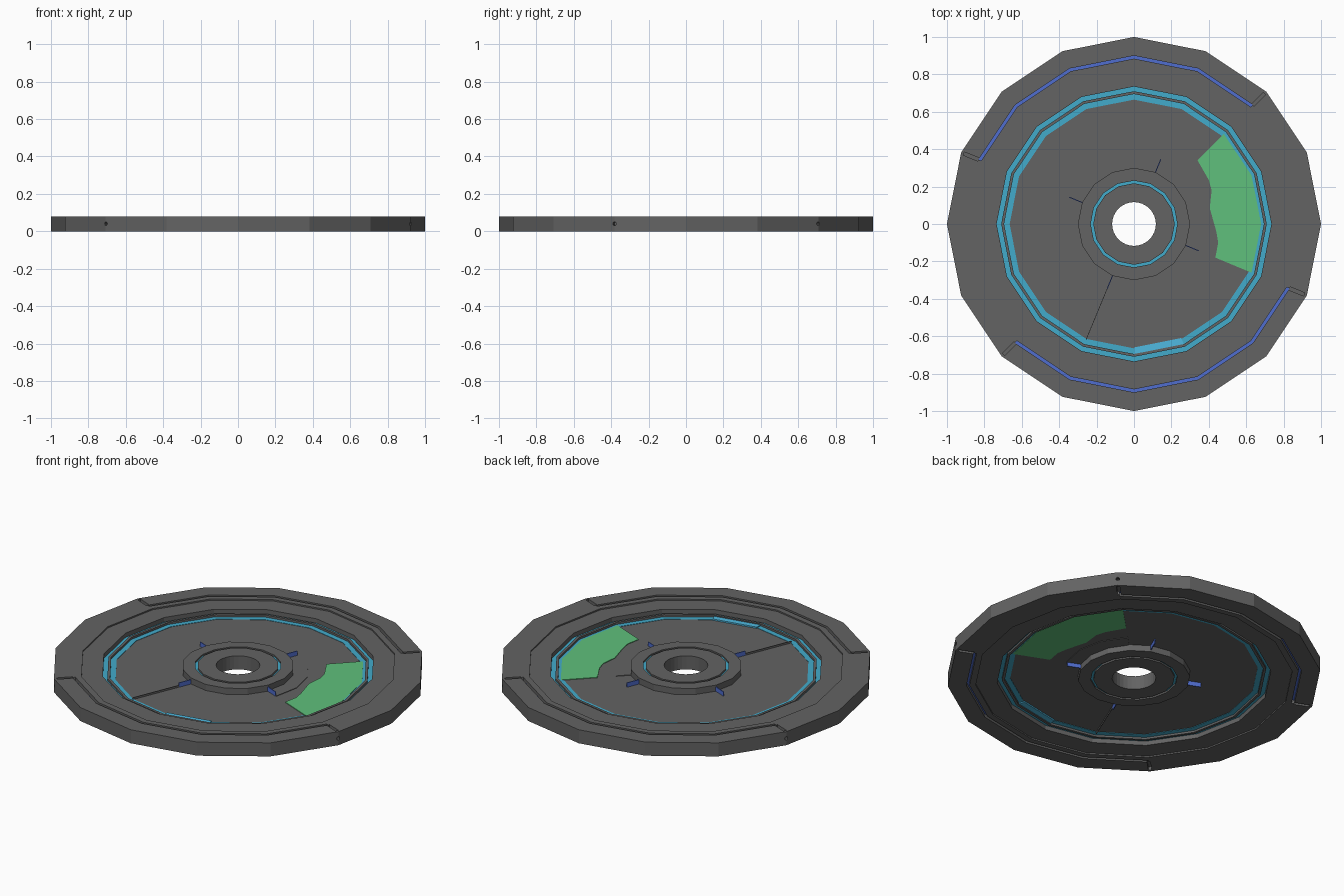
import bpy, bmesh, math
from mathutils import Matrix, Vector

old = bpy.data.objects.get("Cube")
if old:
    bpy.data.objects.remove(old, do_unlink=True)

SIDES = 16
STEP = math.tau / SIDES
MID = 0.04  # mid height of the disc


def material(name, rgb):
    m = bpy.data.materials.new(name)
    m.use_nodes = True
    m.diffuse_color = (*rgb, 1)
    bsdf = next(n for n in m.node_tree.nodes if n.type == "BSDF_PRINCIPLED")
    bsdf.inputs["Base Color"].default_value = (*rgb, 1)
    bsdf.inputs["Roughness"].default_value = 0.7
    return m


GREY = material("dark grey", (0.125, 0.125, 0.125))
CYAN = material("cyan", (0.055, 0.41, 0.6))
BRIGHT = material("bright cyan", (0.08, 0.49, 0.75))
BLUE = material("blue", (0.08, 0.155, 0.62))
GREEN = material("green", (0.115, 0.53, 0.2))


def finish(name, bm, mat):
    bmesh.ops.recalc_face_normals(bm, faces=bm.faces)
    mesh = bpy.data.meshes.new(name)
    bm.to_mesh(mesh)
    bm.free()
    obj = bpy.data.objects.new(name, mesh)
    if mat:
        mesh.materials.append(mat)
    bpy.context.collection.objects.link(obj)
    return obj


def polar(r, sector):
    a = sector * STEP
    return r * math.cos(a), r * math.sin(a)


def band(name, r0, r1, half, mat, start=0, end=SIDES, round_hole=False):
    """Faceted ring or arc, centred on mid height, counted in sectors."""
    bm = bmesh.new()
    full = end - start == SIDES
    sub = 2 if round_hole else 1
    count = (end - start) * sub
    loops = []
    for i in range(count if full else count + 1):
        s = start + i / sub
        flat = math.cos(STEP / 2) if i % sub else 1
        corners = ((r0, -half), (r1 * flat, -half), (r1 * flat, half), (r0, half))
        loops.append([bm.verts.new((*polar(r, s), MID + z)) for r, z in corners])
    for i in range(count):
        a, b = loops[i], loops[(i + 1) % len(loops)]
        for k in range(4):
            n = (k + 1) % 4
            bm.faces.new((a[k], a[n], b[n], b[k]))
    if not full:
        bm.faces.new(loops[0])
        bm.faces.new(loops[-1])
    return finish(name, bm, mat)


def add_box(bm, sector, r0, r1, width, z0, z1):
    """Radial box lying along the given sector angle."""
    mat = (Matrix.Rotation(sector * STEP, 4, "Z")
           @ Matrix.Translation(((r0 + r1) / 2, 0, (z0 + z1) / 2))
           @ Matrix.Diagonal((r1 - r0, width, z1 - z0, 1)))
    bmesh.ops.create_cube(bm, size=1, matrix=mat)


def blade(name, sector, r0, r1, half, width, mat):
    bm = bmesh.new()
    add_box(bm, sector, r0, r1, width, MID - half, MID + half)
    return finish(name, bm, mat)


# Outer rim, with radial slots and small edge holes cut at the ends of the grooves
rim = band("outer_rim", 0.9, 1.0, 0.04, GREY)
bm = bmesh.new()
for s in (2, 7, 10, 15):
    add_box(bm, s, 0.88, 0.985, 0.018, 0.06, 0.1)
    add_box(bm, s, 0.88, 0.985, 0.018, -0.02, 0.02)
    spot = (Matrix.Rotation(s * STEP, 4, "Z") @ Matrix.Translation((1, 0, MID))
            @ Matrix.Rotation(math.pi / 2, 4, "Y"))
    bmesh.ops.create_cone(bm, cap_ends=True, segments=10, radius1=0.01,
                          radius2=0.01, depth=0.05, matrix=spot)
cutter = finish("slot_cutter", bm, None)
cutter.hide_render = True
mod = rim.modifiers.new("slots", "BOOLEAN")
mod.operation, mod.solver, mod.object = "DIFFERENCE", "EXACT", cutter
bpy.context.view_layer.objects.active = rim
bpy.ops.object.modifier_apply(modifier=mod.name)
bpy.data.objects.remove(cutter, do_unlink=True)

# Blue grooves on two arcs, solid infill on the other two
for side, a, b in (("back", 2, 7), ("front", 10, 15)):
    band(side + "_groove_strip", 0.884, 0.9, 0.02, BLUE, a, b)
for side, a, b in (("left", -1, 2), ("right", 7, 10)):
    band(side + "_rim_infill", 0.884, 0.9, 0.04, GREY, a, b)
band("middle_rim", 0.85, 0.884, 0.04, GREY)
band("inner_lip", 0.735, 0.85, 0.032, GREY)

# Light rings and the divider between them
band("outer_light_ring", 0.71, 0.735, 0.006, CYAN)
band("light_divider", 0.695, 0.71, 0.018, GREY)
band("inner_light_ring", 0.665, 0.695, 0.006, CYAN)
band("bright_light_segment", 0.66, 0.697, 0.012, BRIGHT, 12, 13)

# Thin floor with a slightly raised step beside the hub
band("floor", 0.29, 0.67, 0.004, GREY)
band("floor_step", 0.295, 0.38, 0.007, GREY, -1, 2)

# Green panel with a wavy inner edge
bm = bmesh.new()
outline = [polar(0.68, s) for s in (-1, 0, 1, 2)]
outline += [(0.34, 0.34), (0.4, 0.235), (0.415, 0.18), (0.405, 0.085),
            (0.44, -0.04), (0.45, -0.1), (0.435, -0.18)]
base = bm.faces.new([bm.verts.new((x, y, MID - 0.0075)) for x, y in outline])
top = bmesh.ops.extrude_face_region(bm, geom=[base])
bmesh.ops.translate(bm, vec=Vector((0, 0, 0.015)),
                    verts=[v for v in top["geom"] if isinstance(v, bmesh.types.BMVert)])
finish("green_panel", bm, GREEN)

# Hub with a recessed light ring and a round bore
band("hub_outer", 0.232, 0.3, 0.04, GREY)
band("hub_light_ring", 0.218, 0.232, 0.03, CYAN)
band("hub_inner", 0.117, 0.218, 0.04, GREY, round_hole=True)

# Upright fins around the hub and one thin spoke
for i, s in enumerate((3, 7, 11, 15)):
    blade(f"hub_fin_{i + 1}", s, 0.29, 0.375, 0.03, 0.005, BLUE)
blade("spoke", 11, 0.375, 0.67, 0.015, 0.003, GREY)
